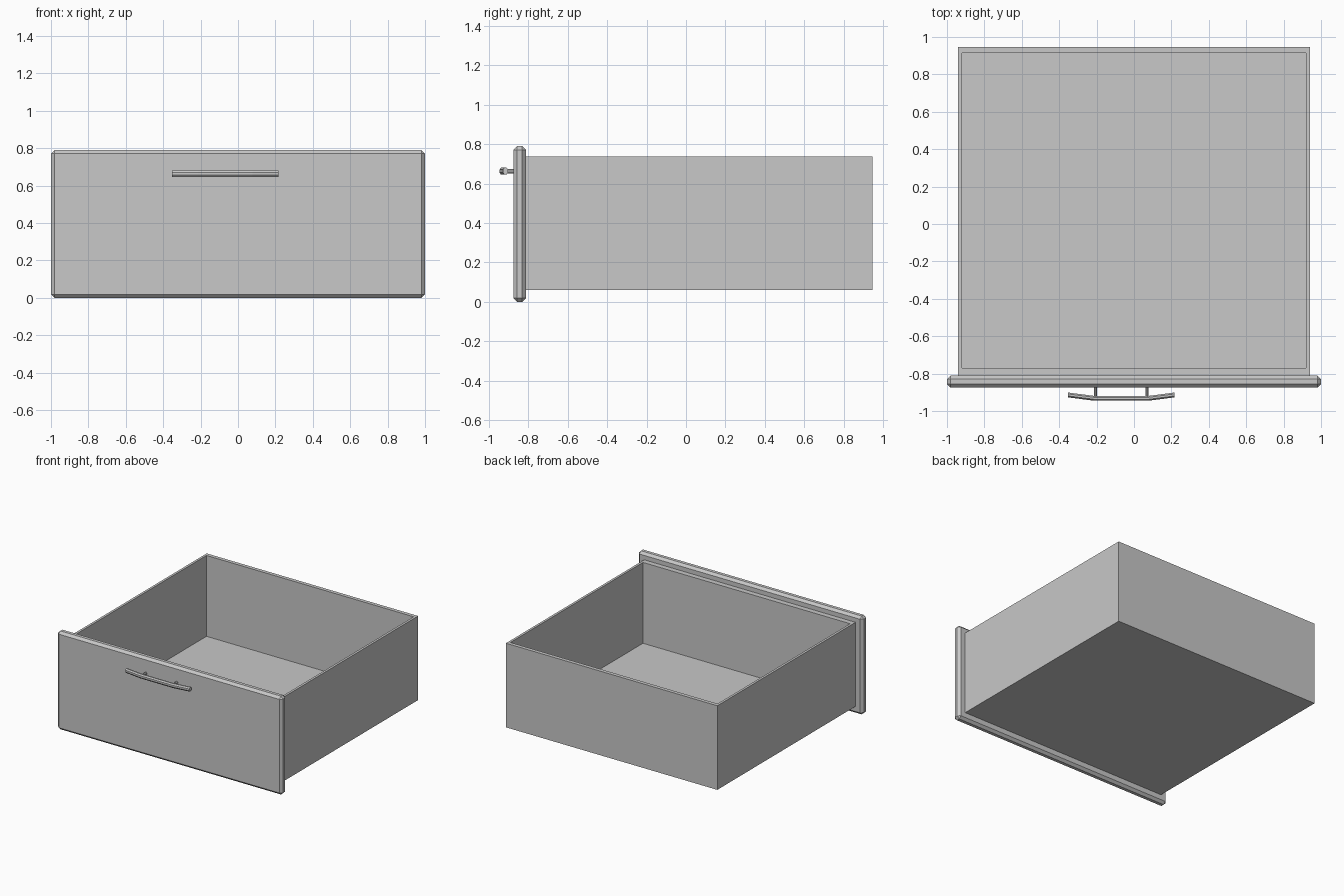
import bpy, bmesh, math
from mathutils import Vector

cube = bpy.data.objects.get("Cube")
if cube:
    bpy.data.objects.remove(cube, do_unlink=True)

GREY = (0.58, 0.58, 0.58, 1)
grey = bpy.data.materials.new("plain grey")
grey.use_nodes = True
grey.diffuse_color = GREY
grey.node_tree.nodes["Principled BSDF"].inputs["Base Color"].default_value = GREY


def add_object(name, bm):
    bmesh.ops.recalc_face_normals(bm, faces=bm.faces)
    mesh = bpy.data.meshes.new(name)
    bm.to_mesh(mesh)
    bm.free()
    mesh.materials.append(grey)
    obj = bpy.data.objects.new(name, mesh)
    bpy.context.collection.objects.link(obj)
    return obj


def box(low, high):
    low, high = Vector(low), Vector(high)
    bm = bmesh.new()
    bmesh.ops.create_cube(bm, size=1)
    bmesh.ops.scale(bm, vec=high - low, verts=bm.verts)
    bmesh.ops.translate(bm, vec=(low + high) / 2, verts=bm.verts)
    return bm


def rod(name, path, across, half_width, half_height, sides=8):
    """Sweep a flat-sided section along a path, keeping its plane fixed."""
    bm = bmesh.new()
    rings = []
    for point in path:
        ring = []
        for i in range(sides):
            a = math.tau * (i + 0.5) / sides
            offset = across * (half_width * math.cos(a)) + Vector((0, 0, half_height * math.sin(a)))
            ring.append(bm.verts.new(Vector(point) + offset))
        rings.append(ring)
    for r1, r2 in zip(rings, rings[1:]):
        for i in range(sides):
            j = (i + 1) % sides
            bm.faces.new((r1[i], r1[j], r2[j], r2[i]))
    bm.faces.new(rings[0])
    bm.faces.new(rings[-1])
    return add_object(name, bm)


# Open drawer box: the top is inset to the rim, then sunk to the floor
PANEL_BACK = -0.811
bm = box((-0.94, PANEL_BACK, 0.06), (0.94, 0.945, 0.736))
top = max(bm.faces, key=lambda f: f.calc_center_median().z)
bmesh.ops.inset_individual(bm, faces=[top], thickness=0.027)
for v in top.verts:
    v.co.y = -0.769 if v.co.y < 0 else 0.915
floor = bmesh.ops.extrude_discrete_faces(bm, faces=[top])["faces"][0]
bmesh.ops.translate(bm, vec=(0, 0, -0.65), verts=floor.verts)
add_object("drawer_box", bm)

# Front panel with chamfered edges
bm = box((-1, -0.875, 0), (1, PANEL_BACK, 0.79))
bmesh.ops.bevel(bm, geom=list(bm.edges), offset=0.019, segments=1, affect='EDGES')
add_object("front_panel", bm)

# Bent handle bar
HANDLE_X, HANDLE_Z = -0.068, 0.663
bends = [(-0.284, -0.914), (-0.145, -0.932), (0.145, -0.932), (0.284, -0.914)]
rod("handle_bar", [(HANDLE_X + x, y, HANDLE_Z) for x, y in bends],
    Vector((0, 1, 0)), 0.014, 0.019)

# Handle posts
for name, side in (("right_handle_post", -1), ("left_handle_post", 1)):
    x = HANDLE_X + side * 0.138
    rod(name, [(x, -0.928, HANDLE_Z), (x, -0.87, HANDLE_Z)],
        Vector((1, 0, 0)), 0.009, 0.012)
